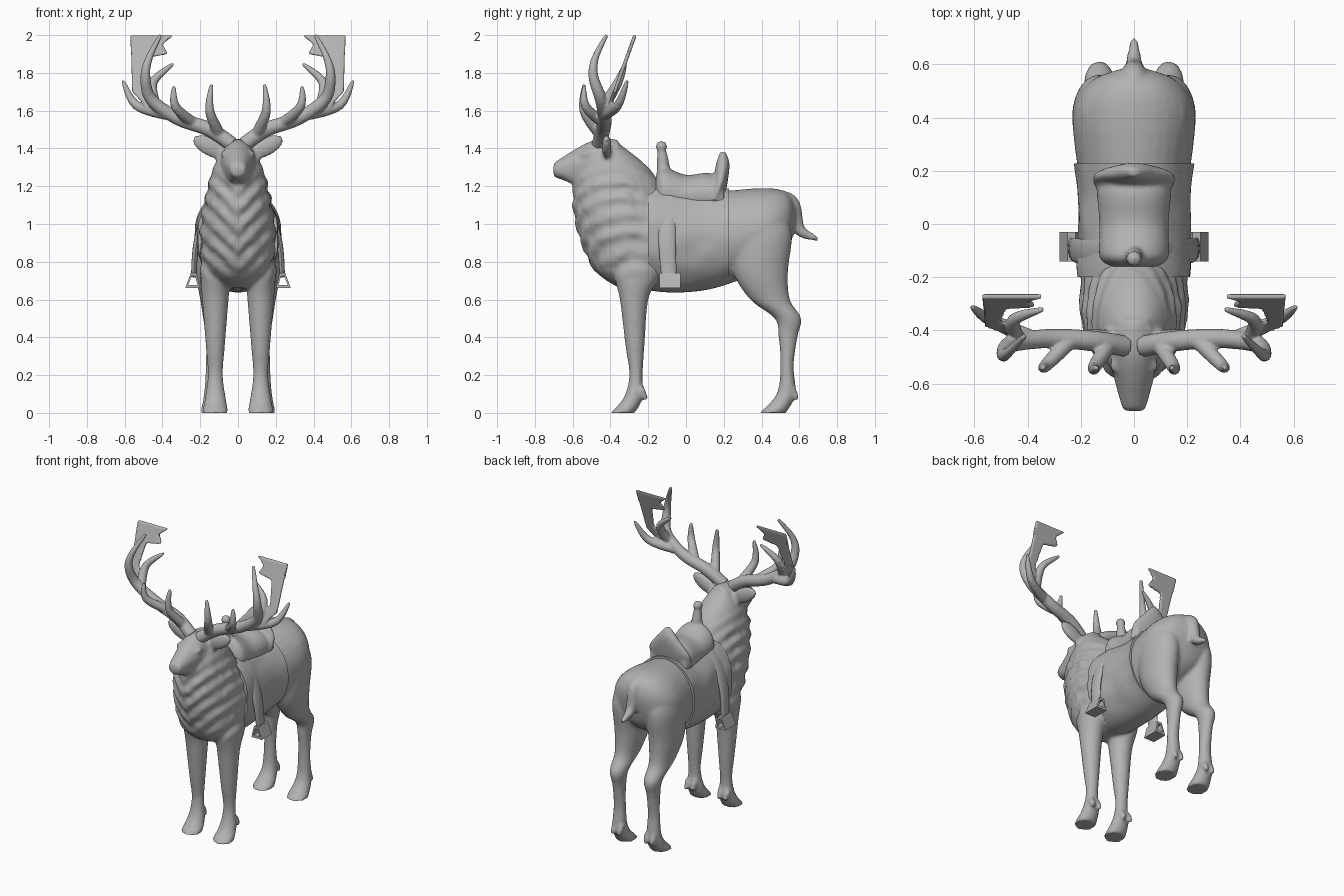
import bpy, bmesh, math
from mathutils import Vector, Matrix, Euler, noise

cube = bpy.data.objects.get("Cube")
if cube:
    bpy.data.objects.remove(cube)

grey = bpy.data.materials.new("plain grey")
grey.use_nodes = True
grey.diffuse_color = (0.45, 0.45, 0.45, 1)
grey.node_tree.nodes["Principled BSDF"].inputs["Base Color"].default_value = grey.diffuse_color


def spline(rows, steps=5):
    """Smooth interpolation that passes through every row."""
    result = []
    last = len(rows) - 1
    for index in range(last):
        before, start, end, after = (rows[max(0, min(last, index + k))] for k in (-1, 0, 1, 2))
        for step in range(steps):
            t = step / steps
            result.append([q + t / 2 * (r - p + t * (2 * p - 5 * q + 4 * r - s + t * (3 * (q - r) + s - p)))
                           for p, q, r, s in zip(before, start, end, after)])
    return result + [list(rows[last])]


def bridge(bm, rings):
    """Skin a row of rings and close both ends."""
    rings = [[bm.verts.new(point) for point in ring] for ring in rings]
    for ring, following in zip(rings, rings[1:]):
        for i in range(len(ring)):
            bm.faces.new((ring[i - 1], ring[i], following[i], following[i - 1]))
    bm.faces.new(rings[0])
    bm.faces.new(rings[-1])


def loft(bm, axis, rows, centre=0, sides=32):
    """Oval slices along y or z; a row is position, half width, low and high."""
    rings = []
    for position, width, low, high in spline(rows):
        ring = []
        for i in range(sides):
            angle = math.tau * i / sides
            point = Vector((centre + width * math.cos(angle), 0, 0))
            point[axis] = position
            point[3 - axis] = (low + high) / 2 + (high - low) / 2 * math.sin(angle)
            ring.append(point)
        rings.append(ring)
    bridge(bm, rings)


def tube(bm, points, base, tip, side=1, flat=1, sides=16):
    """Tapering tube through the points, optionally flattened to a strap."""
    path = [Vector((x * side, y, z)) for x, y, z in spline(points)]
    last = len(path) - 1
    normal = Vector((0, 1, 0))
    rings = []
    for index, point in enumerate(path):
        direction = (path[min(index + 1, last)] - path[max(index - 1, 0)]).normalized()
        normal = (normal - direction * normal.dot(direction)).normalized()
        across = direction.cross(normal) * flat
        radius = base + (tip - base) * (index / last) ** 2
        angles = [math.tau * i / sides for i in range(sides)]
        rings.append([point + radius * (normal * math.cos(a) + across * math.sin(a)) for a in angles])
    bridge(bm, rings)


def blob(bm, location, size, tilt=0):
    """Ellipsoid tilted about the y axis."""
    matrix = Matrix.LocRotScale(Vector(location), Euler((0, tilt, 0)), Vector(size))
    bmesh.ops.create_uvsphere(bm, u_segments=24, v_segments=16, radius=1, matrix=matrix)


def finish(bm, name, voxel=0):
    """Make the object; a voxel size fuses overlapping volumes into one skin."""
    bmesh.ops.recalc_face_normals(bm, faces=bm.faces)
    mesh = bpy.data.meshes.new(name)
    bm.to_mesh(mesh)
    bm.free()
    obj = bpy.data.objects.new(name, mesh)
    bpy.context.scene.collection.objects.link(obj)
    if voxel:
        fuse = obj.modifiers.new("fuse", "REMESH")
        fuse.mode = "VOXEL"
        fuse.voxel_size = voxel
        soften = obj.modifiers.new("soften", "SMOOTH")
        soften.iterations = 3
        bpy.context.view_layer.update()
        evaluated = obj.evaluated_get(bpy.context.evaluated_depsgraph_get())
        fused = bpy.data.meshes.new_from_object(evaluated)
        obj.modifiers.clear()
        obj.data = fused
    obj.data.materials.clear()
    obj.data.materials.append(grey)
    obj.data.shade_smooth()
    obj.data.set_sharp_from_angle(angle=math.radians(50))
    return obj


# Torso
torso = [(-.4, .16, .75, 1.1), (-.2, .2, .65, 1.2), (.1, .2, .65, 1.17),
         (.4, .23, .75, 1.19), (.53, .17, .84, 1.17), (.58, .06, 1, 1.1)]
bm = bmesh.new()
loft(bm, 1, torso)
blob(bm, (0, .19, .71), (.03, .05, .03))

# Neck and chest
loft(bm, 2, [(.66, .08, -.35, -.2), (.75, .17, -.48, -.1), (.95, .2, -.57, 0),
             (1.15, .17, -.6, -.1), (1.3, .13, -.56, -.2), (1.43, .06, -.45, -.36)])

# Head
loft(bm, 1, [(-.7, .04, 1.25, 1.32), (-.66, .055, 1.23, 1.35),
             (-.5, .09, 1.2, 1.44), (-.36, .08, 1.25, 1.45)])

# Tail
tube(bm, [(0, .5, 1.13), (0, .56, 1.1), (0, .6, .97), (0, .7, .92)], .05, .01)

for side in (1, -1):
    # Front leg
    loft(bm, 2, [(0, .07, -.4, -.27), (.08, .055, -.33, -.23), (.2, .04, -.3, -.23), (.35, .05, -.32, -.22),
                 (.6, .07, -.35, -.2), (.75, .08, -.38, -.14), (1, .06, -.36, -.18)], side * .12)
    # Hind leg
    loft(bm, 2, [(0, .07, .39, .53), (.1, .05, .48, .58), (.25, .04, .5, .57), (.4, .04, .49, .59),
                 (.5, .055, .47, .61), (.6, .07, .34, .55), (.75, .095, .25, .54),
                 (.95, .1, .25, .56), (1.1, .06, .32, .5)], side * .13)
    # Dewclaws
    for y in (-.24, .56):
        for x in (.1, .15):
            tube(bm, [(x, y, .13), (x, y + .03, .07)], .02, .01, side)
    # Ear and eye
    blob(bm, (side * .15, -.42, 1.41), (.1, .025, .05), side * -.5)
    blob(bm, (side * .07, -.53, 1.37), (.02, .03, .02))
deer = finish(bm, "deer_body", .012)


def ramp(value):
    return max(0, min(1, value))


# Ruffled fur in V-shaped locks over the neck and chest
bm = bmesh.new()
bm.from_mesh(deer.data)
bm.normal_update()
for vert in bm.verts:
    x, y, z = vert.co
    weight = ramp((-.1 - y) * 6) * ramp((1.33 - z) * 8) * ramp((z - .68) * 8)
    if weight:
        locks = math.sin(60 * (z - abs(x))) + noise.noise(vert.co * 20)
        vert.co += vert.normal * weight * locks * .006
    vert.co.z = max(0, vert.co.z)
bm.to_mesh(deer.data)
bm.free()

# Antlers
bm = bmesh.new()
beam = [(.03, -.46, 1.42), (.15, -.44, 1.5), (.32, -.43, 1.56), (.46, -.45, 1.66),
        (.49, -.49, 1.78), (.47, -.48, 1.88), (.41, -.42, 2)]
brow_tine = [(.1, -.46, 1.48), (.15, -.54, 1.6), (.14, -.54, 1.74)]
second_tine = [(.23, -.43, 1.53), (.33, -.53, 1.62), (.34, -.54, 1.73)]
outer_tine = [(.38, -.43, 1.58), (.54, -.36, 1.63), (.61, -.31, 1.76)]
inner_tine = [(.44, -.43, 1.63), (.45, -.36, 1.75), (.34, -.32, 1.85)]
blade = [(.47, 1.6), (.56, 1.7), (.57, 2), (.34, 2), (.4, 1.95), (.37, 1.9), (.48, 1.88), (.5, 1.75)]
for side in (1, -1):
    tube(bm, beam, .04, .01, side)
    for tine in (brow_tine, second_tine, outer_tine, inner_tine):
        tube(bm, tine, .03, .008, side)
    # Flat jagged blade leaning back
    bridge(bm, [[(side * x, offset + (z - 2) * .36, z) for x, z in blade] for offset in (-.28, -.26)])
finish(bm, "antlers", .007)

# Saddle cloth hugging the torso, with soft wrinkles
bm = bmesh.new()
margin = .012
loft(bm, 1, [(y, width + margin, low, high + margin) for y, width, low, high in spline(torso)
             if -.21 < y < .23], sides=72)
for vert in bm.verts:
    vert.co.x *= 1 + noise.noise(vert.co * 9) * .05
finish(bm, "saddle_cloth")

# Saddle seat, raised cantle and horn
bm = bmesh.new()
loft(bm, 1, [(-.16, .09, 1.04, 1.25), (-.12, .13, 1.04, 1.3), (0, .13, 1.04, 1.26),
             (.12, .14, 1.04, 1.27), (.2, .14, 1.04, 1.23)])
loft(bm, 2, [(1.13, .15, .1, .2), (1.22, .15, .14, .22), (1.32, .07, .16, .23), (1.38, .02, .18, .21)])
tube(bm, [(0, -.12, 1.2), (0, -.12, 1.3), (0, -.13, 1.4)], .04, .02)
blob(bm, (0, -.13, 1.41), (.03, .03, .03))
finish(bm, "saddle", .01)

# Stirrup leathers
bm = bmesh.new()
for side in (1, -1):
    tube(bm, [(.08, -.09, 1.19), (.17, -.1, 1.06), (.22, -.1, .9), (.235, -.09, .72)], .05, .04, side, flat=.35)
finish(bm, "stirrup_leathers")

# Stirrups: open tapered frames
bm = bmesh.new()
outline = [Vector(corner) for corner in ((.2, .66), (.28, .66), (.25, .74), (.22, .74))]
middle = sum(outline, Vector((0, 0))) / len(outline)
for side in (1, -1):
    loops = []
    for y, scale in ((-.14, 1), (-.03, 1), (-.03, .6), (-.14, .6)):
        corners = [middle + (corner - middle) * scale for corner in outline]
        loops.append([bm.verts.new((side * x, y, z)) for x, z in corners])
    for k, loop in enumerate(loops):
        for i in range(len(loop)):
            bm.faces.new((loops[k - 1][i - 1], loops[k - 1][i], loop[i], loop[i - 1]))
finish(bm, "stirrups")
